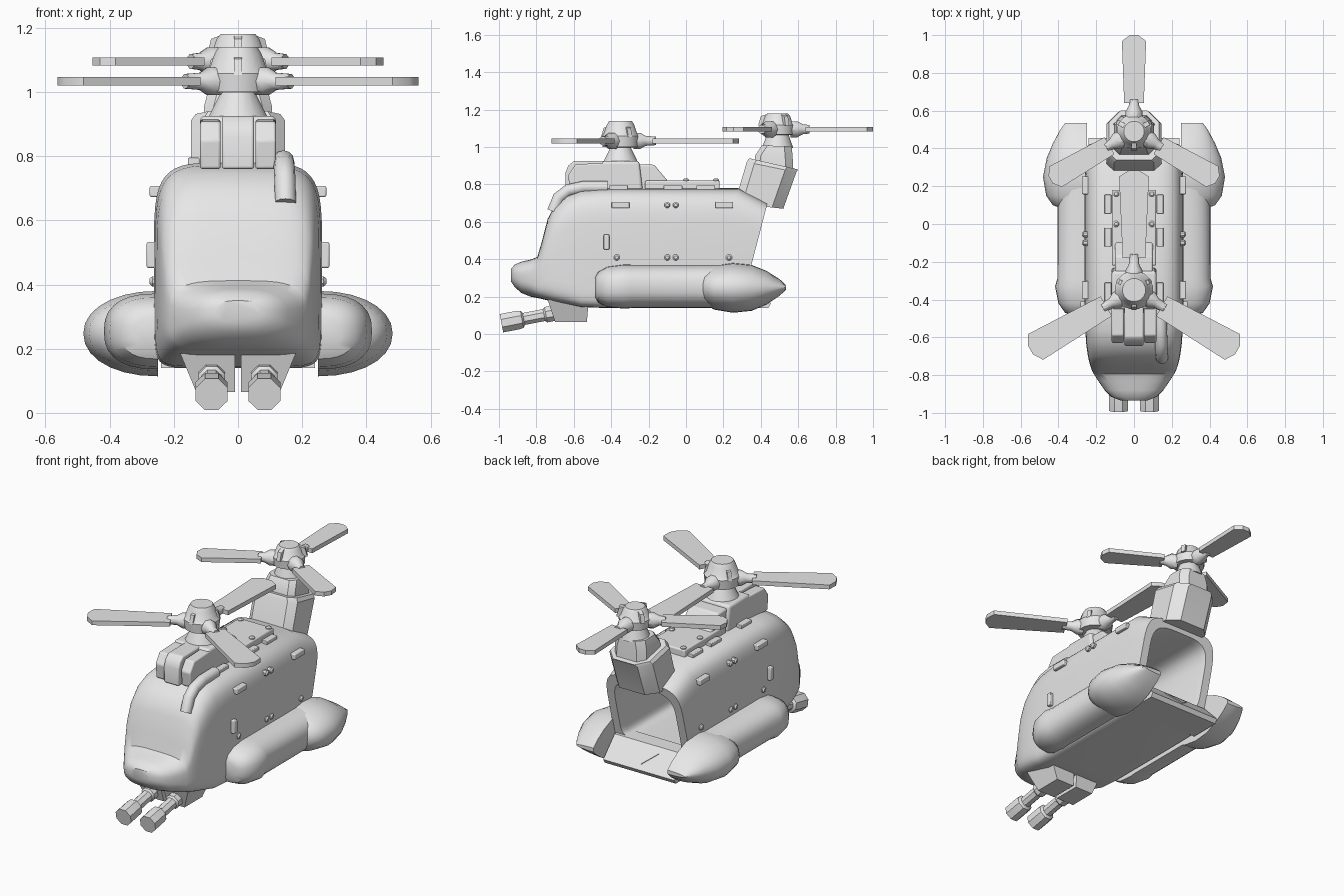
import bpy, bmesh, math
from mathutils import Matrix, Vector

cube = bpy.data.objects.get("Cube")
if cube:
    bpy.data.objects.remove(cube)

grey = bpy.data.materials.new("plain_grey")
grey.use_nodes = True
grey.diffuse_color = (0.8, 0.8, 0.8, 1)
grey.node_tree.nodes["Principled BSDF"].inputs["Base Color"].default_value = (0.8, 0.8, 0.8, 1)


def finish(name, bm, bevel=0, mirror=False, angle=35):
    bmesh.ops.recalc_face_normals(bm, faces=bm.faces)
    mesh = bpy.data.meshes.new(name)
    bm.to_mesh(mesh)
    bm.free()
    mesh.materials.append(grey)
    ob = bpy.data.objects.new(name, mesh)
    bpy.context.collection.objects.link(ob)
    bpy.ops.object.select_all(action='DESELECT')
    ob.select_set(True)
    bpy.context.view_layer.objects.active = ob
    bpy.ops.object.shade_smooth_by_angle(angle=math.radians(angle))
    if bevel:
        mod = ob.modifiers.new("Bevel", 'BEVEL')
        mod.width, mod.segments = bevel, 3
        mod.limit_method = 'ANGLE'
    if mirror:
        ob.modifiers.new("Mirror", 'MIRROR')


def loft(name, rings, **kw):
    """Bridge closed rings of equal length and cap both ends."""
    bm = bmesh.new()
    loops = [[bm.verts.new(p) for p in ring] for ring in rings]
    n = len(loops[0])
    for a, b in zip(loops, loops[1:]):
        for i in range(n):
            j = (i + 1) % n
            bm.faces.new((a[i], a[j], b[j], b[i]))
    bm.faces.new(loops[0])
    bm.faces.new(loops[-1])
    finish(name, bm, **kw)


def prism(name, profile, x0, x1, **kw):
    """Extrude a (y, z) profile across x."""
    loft(name, [[(x, y, z) for y, z in profile] for x in (x0, x1)], **kw)


def box(name, centre, size, **kw):
    bm = bmesh.new()
    bmesh.ops.create_cube(bm, size=1, matrix=Matrix.Translation(centre) @ Matrix.Diagonal((*size, 1)))
    finish(name, bm, **kw)


def lathe(name, profile, matrix, segs=16, **kw):
    """Turn an (r, z) profile around z, then place it."""
    turns = [2 * math.pi * (i + .5) / segs for i in range(segs)]
    loft(name, [[matrix @ Vector((r * math.cos(a), r * math.sin(a), z)) for a in turns]
                for r, z in profile], **kw)


def power(v, e):
    return math.copysign(abs(v) ** e, v)


def section(y, w, zb, zt, top, bottom, shear=0, n=48):
    """Rounded cross-section; shear leans it back with height."""
    ring = []
    for i in range(n):
        t = 2 * math.pi * i / n
        e = 2 / (top if math.sin(t) >= 0 else bottom)
        z = (zb + zt) / 2 + (zt - zb) / 2 * power(math.sin(t), e)
        ring.append((w * power(math.cos(t), e), y + shear * (z - .14), z))
    return ring


# Hull: nose, windshield, cabin, rear frame, then back inside for the hold
loft("fuselage", [section(*s) for s in (
    (-.935, .07, .28, .35, 2.5, 2.5),
    (-.915, .12, .25, .372, 2.5, 2.5),
    (-.88, .155, .22, .387, 2.6, 3),
    (-.83, .19, .20, .398, 3, 3),
    (-.795, .212, .193, .412, 3.5, 4),
    (-.772, .224, .188, .49, 3.5, 5),
    (-.74, .235, .18, .615, 4, 6),
    (-.70, .244, .172, .69, 4.2, 7),
    (-.635, .253, .16, .745, 4.5, 8),
    (-.56, .258, .145, .772, 4.6, 10),
    (-.45, .262, .14, .78, 4.8, 10),
    (.12, .262, .14, .78, 4.8, 10, .25),
    (.29, .255, .14, .70, 5, 10, .26),
    (.29, .205, .27, .655, 4, 8, .26),
    (.25, .195, .27, .65, 4, 8, .26),
    (-.40, .195, .27, .65, 4, 8))])

# Rear loading sill with a triangular plate
prism("ramp", [(.25, .14), (.44, .14), (.455, .165), (.345, .28), (.25, .28)], -.24, .24)
down = Vector((0, .11, -.115)).normalized()
up = Vector((0, .115, .11)).normalized()
base = Vector((0, .40, .2225))
loft("ramp_triangle", [[base + Vector((x, 0, 0)) + down * d + up * h
                        for x, d in ((-.08, -.04), (.08, -.04), (0, .045))]
                       for h in (-.003, .005)])


def pod(name, stations, e):
    """Half-round pod against the hull wall, mirrored to both sides."""
    rings = []
    for y, w, h, z in stations:
        angles = [math.pi * (i / 14 - .5) for i in range(15)]
        rings.append([(.25 + w * power(math.cos(a), e), y, z + h * power(math.sin(a), e)) for a in angles])
    loft(name, rings, mirror=True)


pod("side_tank", [(-.487, .07, .05, .25), (-.47, .115, .082, .25), (-.42, .15, .108, .252),
                  (-.33, .168, .118, .254), (-.29, .156, .116, .255), (.30, .155, .116, .255)], .8)
pod("rear_bulb", [(.08, .13, .06, .25), (.10, .18, .09, .25), (.15, .215, .117, .248),
                  (.25, .232, .133, .247), (.35, .212, .123, .247), (.43, .178, .09, .248),
                  (.50, .14, .045, .249), (.535, .115, .012, .25)], .95)


def pylon_ring(w, y0, z0, y1, z1, front, back):
    """Tilted plan outline with chamfered corners."""
    half = [(w - front, y0), (w, y0 + front), (w, y1 - back), (w - back, y1)]
    outline = half + [(-x, y) for x, y in reversed(half)]
    return [(x, y, z0 + (z1 - z0) * (y - y0) / (y1 - y0)) for x, y in outline]


# Tail pylon and its rotor base
loft("tail_pylon", [pylon_ring(.146, .26, .70, .52, .67, .04, .06),
                    pylon_ring(.146, .325, .92, .59, .865, .04, .06),
                    pylon_ring(.132, .338, .94, .60, .88, .04, .06)])
loft("tail_rotor_base", [pylon_ring(.108, .36, .87, .575, .86, .03, .04),
                         pylon_ring(.106, .37, .955, .57, .95, .03, .04),
                         pylon_ring(.092, .405, 1.008, .565, 1.005, .03, .04)])

# Forward engine housing
prism("housing_centre", [(-.645, .76), (-.645, .86), (-.63, .90), (-.60, .925), (-.42, .925), (-.38, .76)],
      -.05, .05, bevel=.008)
prism("housing_side", [(-.62, .76), (-.63, .85), (-.59, .908), (-.42, .915), (-.38, .76)],
      .054, .118, bevel=.008, mirror=True)
prism("mast_base", [(-.47, .76), (-.45, .925), (-.25, .925), (-.23, .76)], -.118, .118, bevel=.015)
prism("housing_fairing", [(-.27, .76), (-.27, .908), (-.17, .905), (-.09, .81), (-.09, .76)],
      -.1, .1, bevel=.01)

# Roof deck, plates and studs
box("roof_deck", (0, -.02, .79), (.235, .4, .06), bevel=.008)
for y in (-.36, -.07, .105):
    box("roof_tab", (.138, y, .782), (.036, .1, .026), bevel=.004, mirror=True)
for y in (0, .16):
    lathe("roof_stud", [(.017, .81), (.017, .825), (.01, .832)],
          Matrix.Translation((.095, y, 0)), 8, mirror=True)

# Side fittings
sideways = Matrix.Rotation(math.pi / 2, 4, 'Y')
for y in (-.35, .205):
    box("side_step", (.25, y, .69), (.05, .095, .034), bevel=.005, mirror=True)
box("side_latch", (.262, -.425, .492), (.045, .03, .08), bevel=.005, mirror=True)
for y, z in ((-.10, .69), (-.055, .69), (-.37, .41), (-.10, .41), (-.055, .41), (.23, .41)):
    lathe("side_stud", [(.017, 0), (.017, .022), (.009, .03)],
          Matrix.Translation((.245, y, z)) @ sideways, 8, mirror=True)

# Exhaust pipe on one side of the cockpit roof
path = [Vector(p) for p in ((.14, -.42, .785), (.142, -.55, .785), (.144, -.63, .768),
                            (.146, -.68, .73), (.148, -.71, .655))]
rings = []
for i, p in enumerate(path):
    along = (path[min(i + 1, len(path) - 1)] - path[max(i - 1, 0)]).normalized()
    side = Vector((1, 0, 0))
    lift = along.cross(side).normalized()
    rings.append([p + .033 * (math.cos(a) * side + math.sin(a) * lift)
                  for a in (math.pi * k / 6 for k in range(12))])
loft("exhaust_pipe", rings)

# Chin guns
loft("gun_mount", [[(.01, y0, z), (x, y0, z), (x, y1, z), (.01, y1, z)]
                   for x, y0, y1, z in ((.13, -.70, -.53, .065), (.18, -.74, -.52, .185))], mirror=True)
aim = Matrix.Translation((.082, -.70, .113)) @ Matrix.Rotation(math.pi / 2 + .19, 4, 'X')
lathe("gun_barrel", [(.045, -.03), (.045, .05), (.035, .06), (.035, .17), (.05, .18),
                     (.054, .2), (.054, .292)], aim, 8, mirror=True)


def rotor(name, y, z, radius, root, w0, w1, hub):
    """Hub with three tapered blades, grips and small lugs."""
    centre = Matrix.Translation((0, y, z))
    lathe(name + "_hub", hub, centre)
    for k in range(3):
        spin = centre @ Matrix.Rotation(math.pi / 2 + k * 2 * math.pi / 3, 4, 'Z')
        outline = [(root, w0), (radius - .032, w1), (radius, w1 * .35)]
        outline += [(x, -w) for x, w in reversed(outline)]
        loft(name + "_blade", [[spin @ Vector((x, w, h)) for x, w in outline] for h in (-.013, .013)])
        lathe(name + "_grip", [(.045, .07), (.045, .105), (.028, .135), (.024, root + .02)],
              spin @ sideways, 10)
        lug = spin @ Matrix.Rotation(math.pi / 3, 4, 'Z')
        loft(name + "_lug", [[lug @ Vector((x, w, h)) for x, h in
                              ((.06, .02), (.104, .02), (.09, .07), (.06, .08))] for w in (-.012, .012)])


rotor("front_rotor", -.35, 1.033, .633, .17, .06, .079,
      [(.095, -.115), (.088, -.10), (.055, -.035), (.098, -.033), (.103, .025),
       (.09, .04), (.075, .085), (.062, .107)])
rotor("rear_rotor", .49, 1.095, .51, .15, .052, .064,
      [(.085, -.10), (.06, -.03), (.088, -.028), (.092, .022), (.08, .035), (.068, .07), (.055, .085)])
